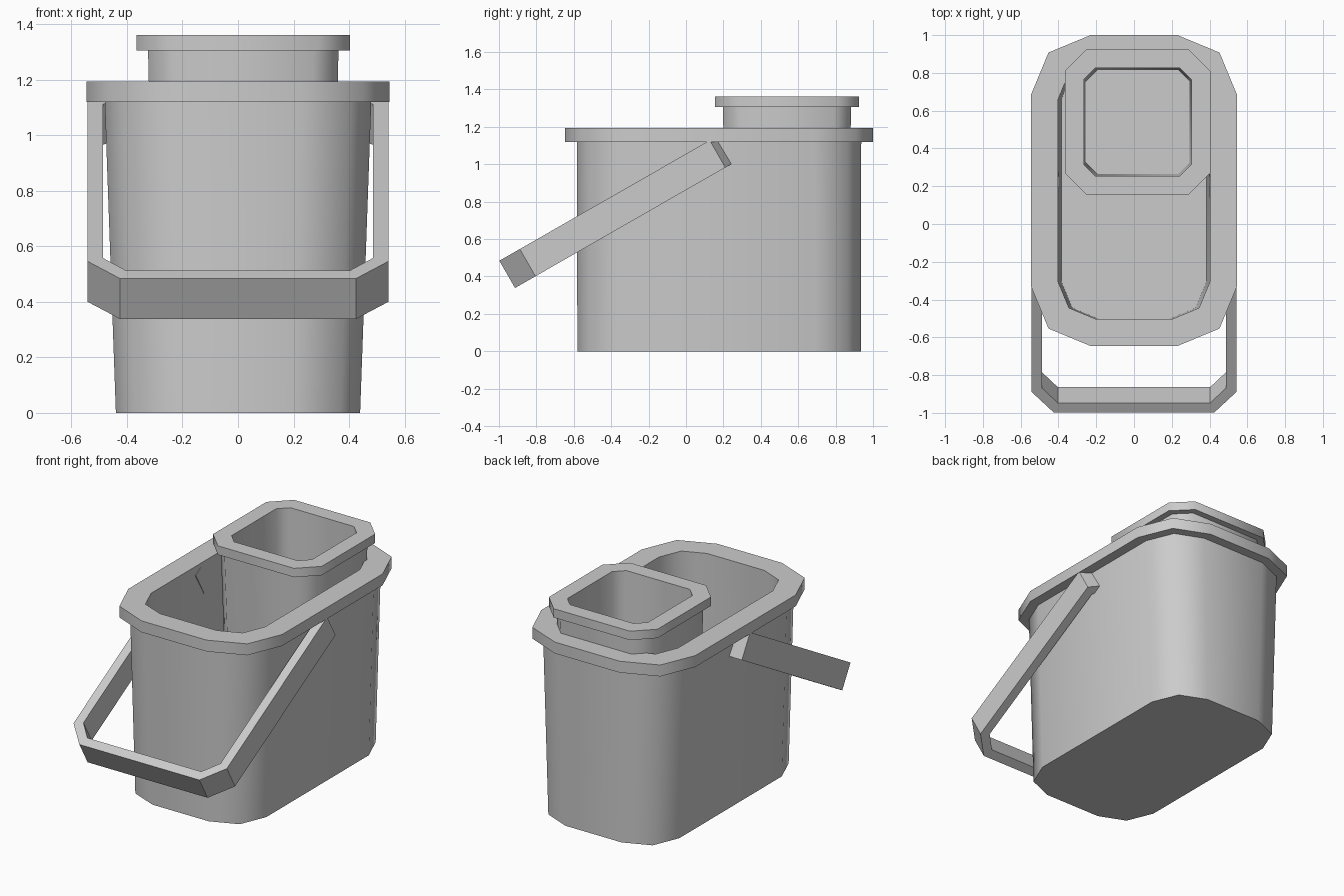
import bpy, bmesh
from math import cos, sin, pi, radians

if "Cube" in bpy.data.objects:
    bpy.data.objects.remove(bpy.data.objects["Cube"])


def outline(hx, hy, r, seg):
    """Rounded rectangle, each corner an arc of seg segments."""
    pts = []
    for i, (sx, sy) in enumerate([(1, 1), (-1, 1), (-1, -1), (1, -1)]):
        for k in range(seg + 1):
            a = (i + k / seg) * pi / 2
            pts.append((sx * (hx - r) + r * cos(a), sy * (hy - r) + r * sin(a)))
    return pts


def finish(bm, name):
    bmesh.ops.recalc_face_normals(bm, faces=bm.faces)
    me = bpy.data.meshes.new(name)
    bm.to_mesh(me)
    bm.free()
    ob = bpy.data.objects.new(name, me)
    bpy.context.collection.objects.link(ob)
    return ob


def vessel(name, cx, cy, seg, rings):
    """Skin a stack of rings (hx, hy, corner, z) and cap both ends."""
    bm = bmesh.new()
    loops = [[bm.verts.new((cx + x, cy + y, z)) for x, y in outline(hx, hy, r, seg)]
             for hx, hy, r, z in rings]
    for a, b in zip(loops, loops[1:]):
        n = len(a)
        for i in range(n):
            j = (i + 1) % n
            bm.faces.new((a[i], a[j], b[j], b[i]))
    bm.faces.new(loops[0])
    bm.faces.new(loops[-1])
    ob = finish(bm, name)
    bpy.context.view_layer.objects.active = ob
    ob.select_set(True)
    bpy.ops.object.shade_smooth_by_angle(angle=radians(50))
    ob.select_set(False)
    return ob


# Bucket: outer wall, overhanging rim, inner wall and floor
vessel("bucket", 0, 0.177, 2, [
    (0.44, 0.758, 0.24, 0.0),
    (0.48, 0.76, 0.25, 1.12),
    (0.545, 0.823, 0.315, 1.12),
    (0.545, 0.823, 0.315, 1.193),
    (0.403, 0.68, 0.20, 1.193),
    (0.385, 0.68, 0.20, 0.05),
])

# Wringer cup with flange, hanging inside the back of the bucket
vessel("wringer_cup", 0.019, 0.54, 1, [
    (0.325, 0.325, 0.09, 0.5),
    (0.343, 0.343, 0.09, 1.305),
    (0.385, 0.385, 0.115, 1.305),
    (0.385, 0.385, 0.115, 1.362),
    (0.285, 0.285, 0.06, 1.362),
    (0.275, 0.275, 0.06, 0.54),
])

# Handle: U-shaped strap swung forward; (x, distance from pivot)
outer = [(0.398, 0.0), (0.543, 0.08), (0.543, 1.25), (0.425, 1.376)]
inner = [(0.398, 0.062), (0.486, 0.112), (0.486, 1.228), (0.403, 1.318)]
outer += [(-x, u) for x, u in reversed(outer)]
inner += [(-x, u) for x, u in reversed(inner)]
tilt, half = radians(29.8), 0.084
bm = bmesh.new()


def strap_vert(x, u, v):
    return bm.verts.new((x, 0.238 - u * cos(tilt) - v * sin(tilt),
                         1.095 - u * sin(tilt) + v * cos(tilt)))


sections = [[strap_vert(*o, half), strap_vert(*o, -half),
             strap_vert(*i, -half), strap_vert(*i, half)]
            for o, i in zip(outer, inner)]
for a, b in zip(sections, sections[1:]):
    for k in range(4):
        m = (k + 1) % 4
        bm.faces.new((a[k], a[m], b[m], b[k]))
bm.faces.new(sections[0])
bm.faces.new(sections[-1])
finish(bm, "handle")
